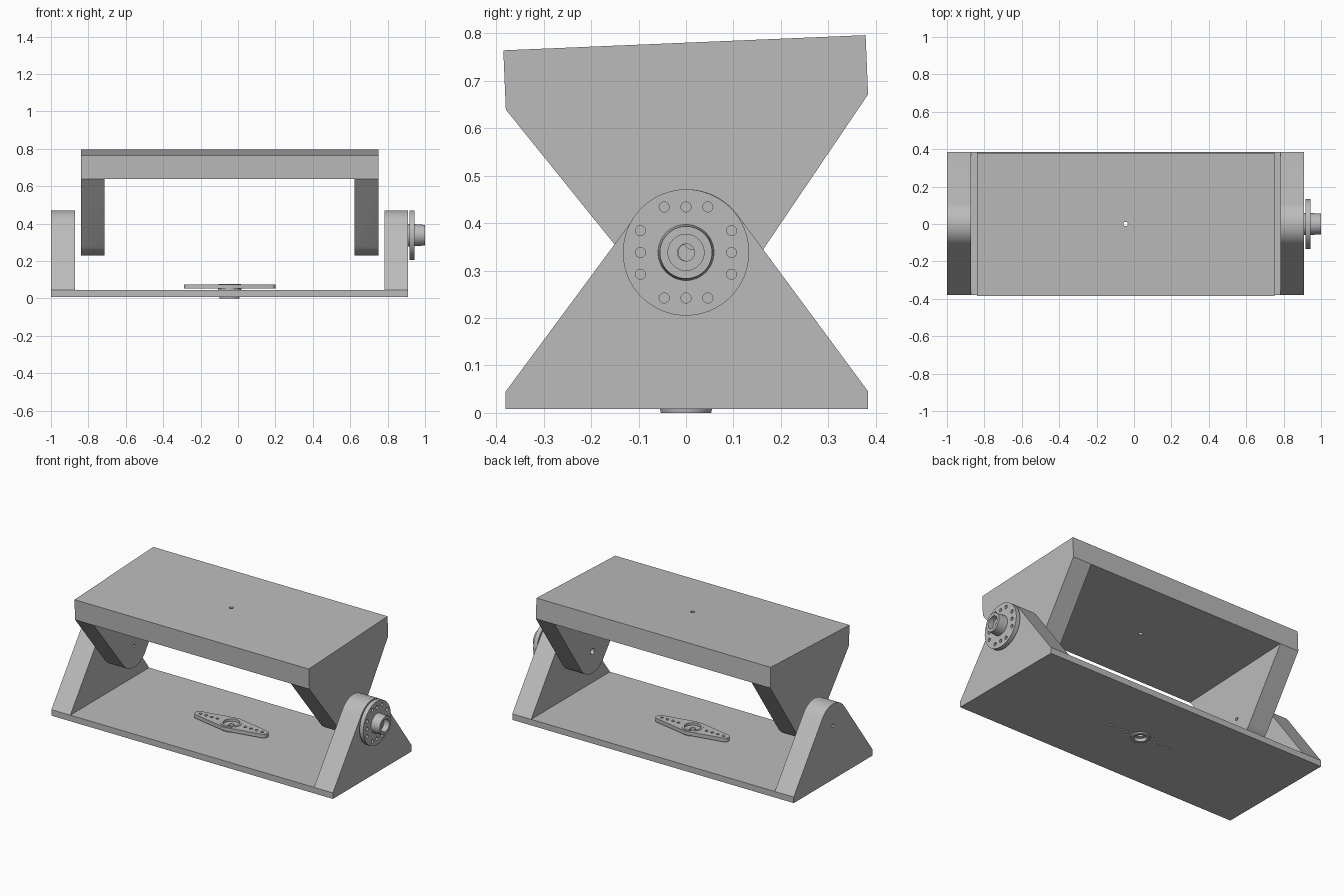
import bpy, bmesh
from math import cos, sin, pi, radians
from mathutils import Matrix, Vector
from mathutils.geometry import convex_hull_2d

if "Cube" in bpy.data.objects:
    bpy.data.objects.remove(bpy.data.objects["Cube"])

grey = bpy.data.materials.new("plain grey")
grey.use_nodes = True
COLOR = (0.5, 0.5, 0.5, 1)
grey.diffuse_color = COLOR
grey.node_tree.nodes["Principled BSDF"].inputs["Base Color"].default_value = COLOR

PIVOT = 0.293      # pivot distance from the inner face of a plate
ARM_R = 0.133      # rounded arm end
HALF = 0.382       # half depth of both brackets
HORN_X = -0.045    # centre of the turntable horn
ALONG_X = Matrix(((0, 0, 1, 0), (1, 0, 0, 0), (0, 1, 0, 0), (0, 0, 0, 1)))


def circle(cx, cy, r, n=64):
    return [(cx + r * cos(2 * pi * i / n), cy + r * sin(2 * pi * i / n)) for i in range(n)]


def finish(bm, name, matrix=Matrix()):
    bmesh.ops.recalc_face_normals(bm, faces=bm.faces)
    bmesh.ops.transform(bm, matrix=matrix, verts=bm.verts)
    mesh = bpy.data.meshes.new(name)
    bm.to_mesh(mesh)
    bm.free()
    mesh.materials.append(grey)
    obj = bpy.data.objects.new(name, mesh)
    bpy.context.collection.objects.link(obj)
    return obj


def prism(name, points, lo, hi, matrix=Matrix()):
    """Extrude the convex outline of 2D points from lo to hi."""
    bm = bmesh.new()
    outline = [points[i] for i in convex_hull_2d([Vector(p) for p in points])]
    face = bm.faces.new([bm.verts.new((u, v, lo)) for u, v in outline])
    top = bmesh.ops.extrude_face_region(bm, geom=[face])["geom"]
    verts = [g for g in top if isinstance(g, bmesh.types.BMVert)]
    bmesh.ops.translate(bm, vec=(0, 0, hi - lo), verts=verts)
    return finish(bm, name, matrix)


def lathe(name, profile, matrix):
    """Revolve a closed (radius, height) profile around z."""
    bm = bmesh.new()
    verts = [bm.verts.new((r, 0, h)) for r, h in profile]
    edges = [bm.edges.new((verts[i - 1], verts[i])) for i in range(len(verts))]
    bmesh.ops.spin(bm, geom=verts + edges, cent=(0, 0, 0), axis=(0, 0, 1),
                   angle=2 * pi, steps=64, use_merge=True)
    bmesh.ops.remove_doubles(bm, verts=bm.verts, dist=1e-5)
    return finish(bm, name, matrix)


def combine(obj, other, operation):
    mod = obj.modifiers.new(operation, "BOOLEAN")
    mod.operation, mod.object, mod.solver = operation, other, "EXACT"
    bpy.context.view_layer.objects.active = obj
    bpy.ops.object.modifier_apply(modifier=mod.name)
    bpy.data.objects.remove(other)


def drill(obj, u, v, r, lo, hi, matrix=Matrix()):
    combine(obj, prism("drill", circle(u, v, r, 24), lo, hi, matrix), "DIFFERENCE")


def smooth(obj):
    bm = bmesh.new()
    bm.from_mesh(obj.data)
    bmesh.ops.dissolve_limit(bm, angle_limit=0.01, verts=bm.verts, edges=bm.edges)
    bm.to_mesh(obj.data)
    bm.free()
    bpy.ops.object.select_all(action="DESELECT")
    obj.select_set(True)
    bpy.context.view_layer.objects.active = obj
    bpy.ops.object.shade_smooth_by_angle(angle=radians(30))


def bracket(name, x0, x1, thick, arm, matrix):
    """Plate with an arm at each end, tapering to a rounded pivot."""
    slab = [(y, z) for y in (-HALF, HALF) for z in (-thick, 0)]
    obj = prism(name, slab, x0, x1, matrix @ ALONG_X)
    for lo, hi, hole in ((x0, x0 + arm, 0.01), (x1 - arm, x1, 0.018)):
        side = prism("arm", slab + circle(0, PIVOT, ARM_R), lo, hi, matrix @ ALONG_X)
        drill(side, 0, PIVOT, hole, lo - 0.05, hi + 0.05, matrix @ ALONG_X)
        combine(obj, side, "UNION")
    return obj


# Lower bracket with holes for the horn
base = bracket("base_bracket", -1, 0.91, 0.037, 0.128, Matrix.Translation((0, 0.002, 0.045)))
drill(base, HORN_X, 0, 0.045, -0.1, 0.1)

# Tilted upper bracket, turned upside down
tilt = Matrix.Translation((0, 0.002, 0.655)) @ Matrix.Rotation(radians(182.4), 4, "X")
upper = bracket("tilting_bracket", -0.84, 0.75, 0.125, 0.126, tilt)
drill(upper, HORN_X, 0, 0.012, 0.5, 0.9)

# Two-armed horn lying on the base
blade = prism("horn_blade", circle(HORN_X, 0, 0.07) + circle(HORN_X - 0.217, 0, 0.028)
              + circle(HORN_X + 0.217, 0, 0.028), 0.052, 0.075)
drill(blade, HORN_X, 0, 0.05, 0, 0.1)
for side in (-1, 1):
    for i in range(4):
        x = HORN_X + side * (0.095 + 0.038 * i)
        drill(blade, x, 0, 0.009, 0, 0.1)
        drill(base, x, 0, 0.007, -0.1, 0.1)
horn_hub = lathe("horn_hub", [(0.053, 0), (0.063, 0.052), (0.06, 0.077), (0.047, 0.077),
                              (0.047, 0.062), (0.016, 0.062), (0.016, 0.02), (0.036, 0.02),
                              (0.036, 0)], Matrix.Translation((HORN_X, 0, 0)))

# Round horn on the outside of the arm
at_pivot = Matrix.Translation((0, 0, 0.338)) @ ALONG_X
disc = lathe("disc_horn", [(0.06, 0.9), (0.06, 0.918), (ARM_R, 0.918), (ARM_R, 0.944),
                           (0.059, 0.944), (0.055, 1), (0.038, 1), (0.038, 0.965),
                           (0.018, 0.965), (0.018, 0.9)], at_pivot)
for step in (-0.046, 0, 0.046):
    for far in (-0.096, 0.096):
        drill(disc, step, far, 0.0105, 0.8, 1.1, at_pivot)
        drill(disc, far, step, 0.0105, 0.8, 1.1, at_pivot)

for part in (base, upper, blade, horn_hub, disc):
    smooth(part)
